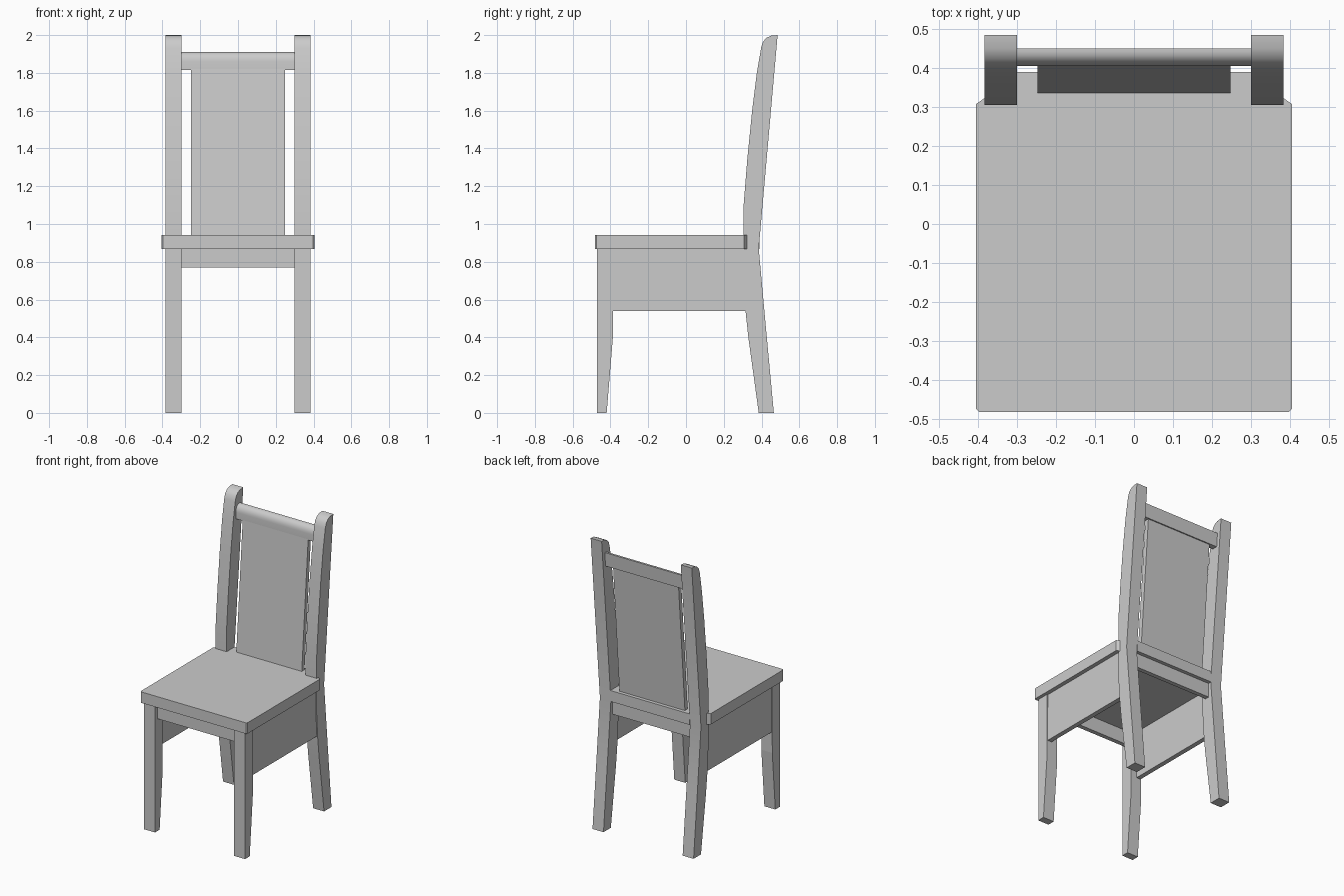
import bpy, bmesh, math

cube = bpy.data.objects.get("Cube")
if cube:
    bpy.data.objects.remove(cube, do_unlink=True)

grey = bpy.data.materials.new("light_grey")
grey.use_nodes = True
GREY = (0.6, 0.6, 0.6, 1)
grey.diffuse_color = GREY
grey.node_tree.nodes["Principled BSDF"].inputs["Base Color"].default_value = GREY


def extrude(name, profile, start, end, place, smooth=False):
    """Extrude a closed 2D profile between two positions on the remaining axis."""
    bm = bmesh.new()
    face = bm.faces.new([bm.verts.new(place(a, b, start)) for a, b in profile])
    moved = bmesh.ops.extrude_face_region(bm, geom=[face])["geom"]
    for v in moved:
        if isinstance(v, bmesh.types.BMVert):
            v.co = v.co + place(0, 0, end - start)
    bmesh.ops.recalc_face_normals(bm, faces=bm.faces)
    mesh = bpy.data.meshes.new(name)
    bm.to_mesh(mesh)
    bm.free()
    mesh.materials.append(grey)
    obj = bpy.data.objects.new(name, mesh)
    bpy.context.collection.objects.link(obj)
    if smooth:
        bpy.ops.object.select_all(action='DESELECT')
        bpy.context.view_layer.objects.active = obj
        obj.select_set(True)
        bpy.ops.object.shade_smooth_by_angle(angle=math.radians(35))
    return obj


from mathutils import Vector


def along_x(y, z, x):
    return Vector((x, y, z))


def along_z(x, y, z):
    return Vector((x, y, z))


def rect(a0, a1, b0, b1):
    return [(a0, b0), (a1, b0), (a1, b1), (a0, b1)]


# Side profiles as (y, z)
back_post = [(0.385, 0), (0.465, 0), (0.425, 0.43), (0.385, 0.87), (0.485, 2.0),
             (0.45, 1.997), (0.425, 1.985), (0.408, 1.965), (0.398, 1.935),
             (0.375, 1.8), (0.35, 1.6), (0.325, 1.35), (0.305, 1.1),
             (0.305, 0.7), (0.315, 0.54), (0.33, 0.4)]
front_leg = [(-0.47, 0), (-0.42, 0), (-0.387, 0.4), (-0.385, 0.87), (-0.47, 0.87)]
side_apron = rect(-0.4, 0.33, 0.54, 0.87)

for side, s in (("left", 1), ("right", -1)):
    extrude(side + "_back_post", back_post, s * 0.3, s * 0.383, along_x, True)
    extrude(side + "_front_leg", front_leg, s * 0.3, s * 0.383, along_x)
    extrude(side + "_side_apron", side_apron, s * 0.345, s * 0.377, along_x)

# Rails under the seat
extrude("front_apron", rect(-0.445, -0.415, 0.77, 0.87), -0.305, 0.305, along_x)
extrude("back_apron", rect(0.335, 0.365, 0.77, 0.87), -0.305, 0.305, along_x)

# Seat outline: rounded front corners, clipped rear corners, tongue between posts
half = [(0.397, -0.482), (0.405, -0.474), (0.405, 0.308), (0.383, 0.323),
        (0.3, 0.323), (0.3, 0.39)]
outline = half + [(-x, y) for x, y in reversed(half)]
extrude("seat", outline, 0.867, 0.942, along_z)

# Backrest panel and round-topped rail
panel = [(0.335, 0.93), (0.365, 0.93), (0.435, 1.82), (0.405, 1.82)]
extrude("back_panel", panel, -0.248, 0.248, along_x)
arc = [math.radians(90 + 15 * i) for i in range(7)]
rail = [(0.405, 1.815), (0.443, 1.815), (0.45, 1.91)]
rail += [(0.442 + 0.037 * math.cos(t), 1.86 + 0.05 * math.sin(t)) for t in arc]
extrude("top_rail", rail, -0.305, 0.305, along_x, True)
